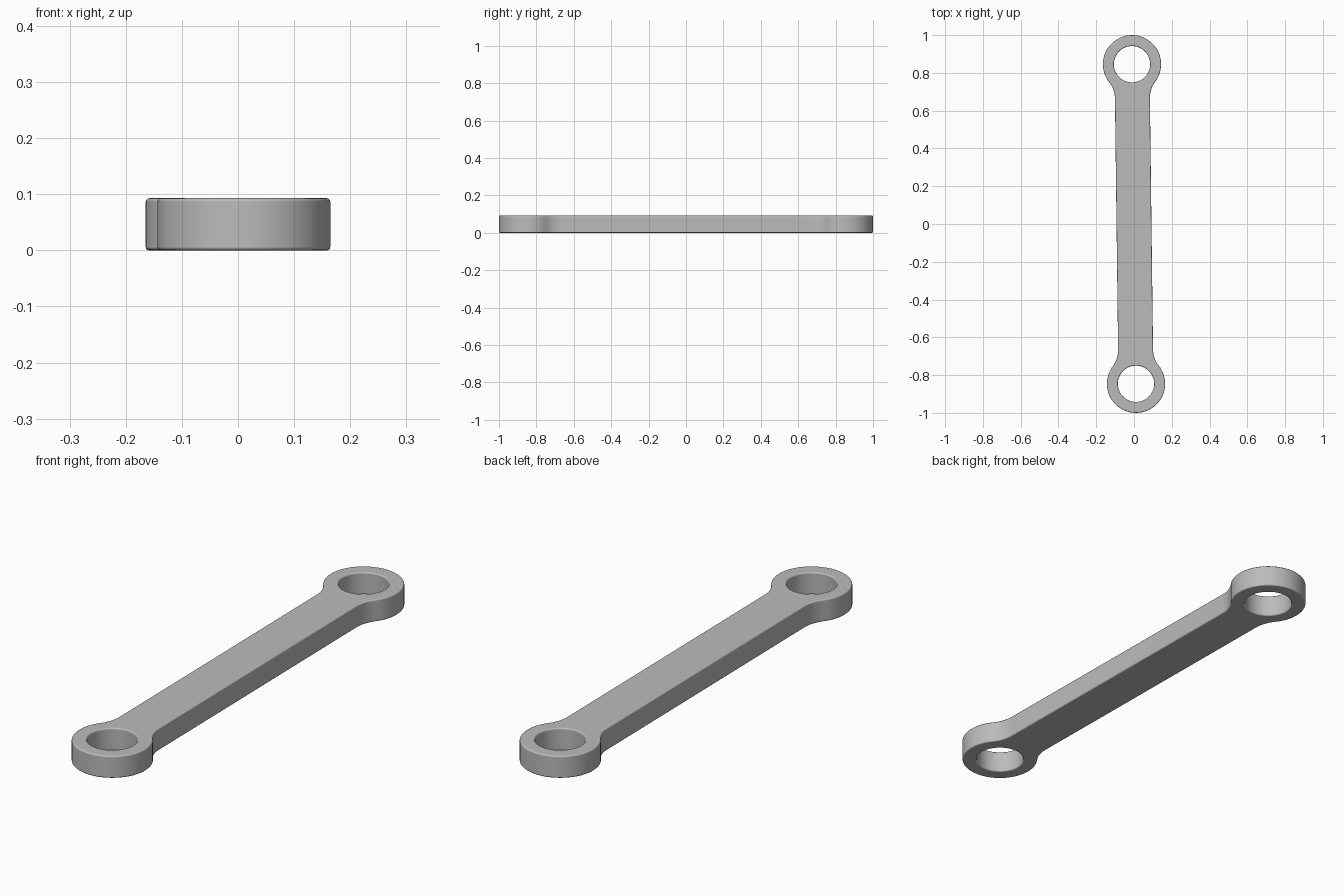
import bpy
import bmesh
from math import acos, atan2, cos, pi, radians, sin, sqrt

cube = bpy.data.objects.get("Cube")
if cube:
    bpy.data.objects.remove(cube, do_unlink=True)

HEIGHT = 0.093
EYE_Y = 0.846       # distance of each eye from the middle
EYE_R = 0.154
HOLE_R = 0.096
BAR_W = 0.0925      # half width of the bar
FILLET = 0.14
EDGE = 0.006
TILT = 0.0125       # slight turn about z


def arc(cx, cy, r, start, end, steps):
    return [(cx + r * cos(start + (end - start) * i / steps),
             cy + r * sin(start + (end - start) * i / steps))
            for i in range(steps + 1)]


# Quarter outline: neck fillet from the bar, then the eye round to its tip
fx = BAR_W + FILLET
reach = EYE_R + FILLET
neck = acos(fx / reach)
fy = EYE_Y - sqrt(reach ** 2 - fx ** 2)
quarter = arc(fx, fy, FILLET, pi, pi - neck, 10)
quarter += arc(0, EYE_Y, EYE_R, -neck, pi / 2, 28)[1:]

# Mirror the quarter into a closed outline
half = quarter + [(-x, y) for x, y in reversed(quarter[:-1])]
outline = half + [(-x, -y) for x, y in half]
holes = [arc(0, s * EYE_Y, HOLE_R, 0, 2 * pi, 64)[:-1] for s in (1, -1)]

# Fill the plate around the two holes and raise it
bm = bmesh.new()
edges = []
for loop in [outline] + holes:
    verts = [bm.verts.new((x, y, 0)) for x, y in loop]
    edges += [bm.edges.new((a, b)) for a, b in zip(verts, verts[1:] + verts[:1])]
bmesh.ops.triangle_fill(bm, use_beauty=True, use_dissolve=False, edges=edges)
raised = bmesh.ops.extrude_face_region(bm, geom=bm.faces[:], use_keep_orig=True)
top = [g for g in raised["geom"] if isinstance(g, bmesh.types.BMVert)]
bmesh.ops.translate(bm, verts=top, vec=(0, 0, HEIGHT))
bmesh.ops.recalc_face_normals(bm, faces=bm.faces[:])

mesh = bpy.data.meshes.new("connecting_link")
bm.to_mesh(mesh)
bm.free()
link = bpy.data.objects.new("connecting_link", mesh)
bpy.context.collection.objects.link(link)
link.rotation_euler.z = TILT

# Plain grey metal
grey = bpy.data.materials.new("grey_metal")
grey.use_nodes = True
colour = (0.5, 0.5, 0.5, 1)
grey.diffuse_color = colour
grey.node_tree.nodes["Principled BSDF"].inputs["Base Color"].default_value = colour
mesh.materials.append(grey)

# Smooth walls and softly rounded rims
bpy.ops.object.select_all(action="DESELECT")
link.select_set(True)
bpy.context.view_layer.objects.active = link
bpy.ops.object.shade_smooth_by_angle(angle=radians(40))
bevel = link.modifiers.new("rounded_rims", "BEVEL")
bevel.width = EDGE
bevel.segments = 3
bevel.limit_method = "ANGLE"
bevel.angle_limit = radians(60)
bevel.harden_normals = True
